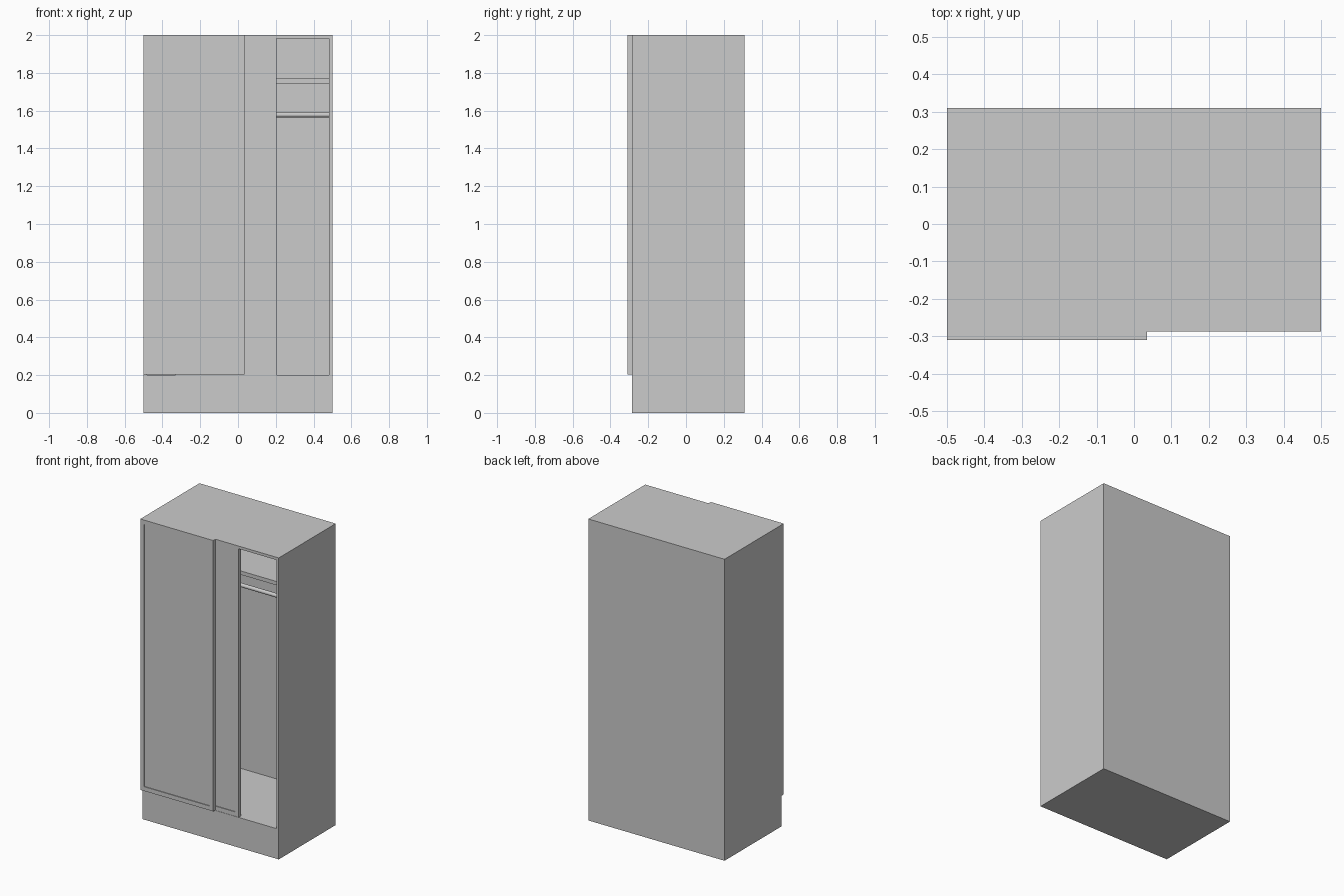
import bpy, bmesh, math
from mathutils import Vector

if "Cube" in bpy.data.objects:
    bpy.data.objects.remove(bpy.data.objects["Cube"])

FRONT, BACK = -0.287, 0.31      # carcass depth limits
T = 0.018                       # board thickness


def finish(bm, name):
    mesh = bpy.data.meshes.new(name)
    bm.to_mesh(mesh)
    bm.free()
    obj = bpy.data.objects.new(name, mesh)
    bpy.context.collection.objects.link(obj)
    return obj


def box_bm(x, y, z):
    bm = bmesh.new()
    bmesh.ops.create_cube(bm, size=1)
    for v in bm.verts:
        v.co = Vector(r[0] if c < 0 else r[1] for c, r in zip(v.co, (x, y, z)))
    return bm


def board(name, x, y, z):
    return finish(box_bm(x, y, z), name)


def door(name, x, y, z, frame=0.04, recess=0.005):
    # slab whose front face is inset and pushed back into a framed panel
    bm = box_bm(x, y, z)
    bm.normal_update()
    face = min(bm.faces, key=lambda f: f.calc_center_median().y)
    bmesh.ops.inset_region(bm, faces=[face], thickness=frame)
    inner = bmesh.ops.extrude_discrete_faces(bm, faces=[face])["faces"][0]
    bmesh.ops.translate(bm, verts=inner.verts, vec=(0, recess, 0))
    return finish(bm, name)


# Carcass
board("left_side", (-0.5, -0.5 + T), (FRONT, BACK), (0, 2))
board("right_side", (0.5 - T, 0.5), (FRONT, BACK), (0, 2))
board("top_board", (-0.5 + T, 0.5 - T), (FRONT, BACK), (2 - T, 2))
board("base_plinth", (-0.5 + T, 0.5 - T), (FRONT, BACK), (0, 0.2))
board("back_board", (-0.5 + T, 0.5 - T), (BACK - T, BACK), (0.2, 2 - T))

# Interior shelf
board("shelf", (-0.5 + T, 0.5 - T), (-0.165, BACK - T), (1.745, 1.77))

# Hanging rail
bpy.ops.mesh.primitive_cylinder_add(vertices=24, radius=0.013, depth=1 - 2 * T,
                                    location=(0, 0.01, 1.578),
                                    rotation=(0, math.pi / 2, 0))
bpy.context.object.name = "hanging_rail"
bpy.ops.object.shade_smooth_by_angle()

# Sliding doors: one in front of the carcass, one set inside it
door("outer_door", (-0.5, 0.035), (-0.31, FRONT), (0.203, 2))
door("inner_door", (-0.33, 0.205), (FRONT + 0.002, FRONT + 0.025), (0.2, 2 - T))
